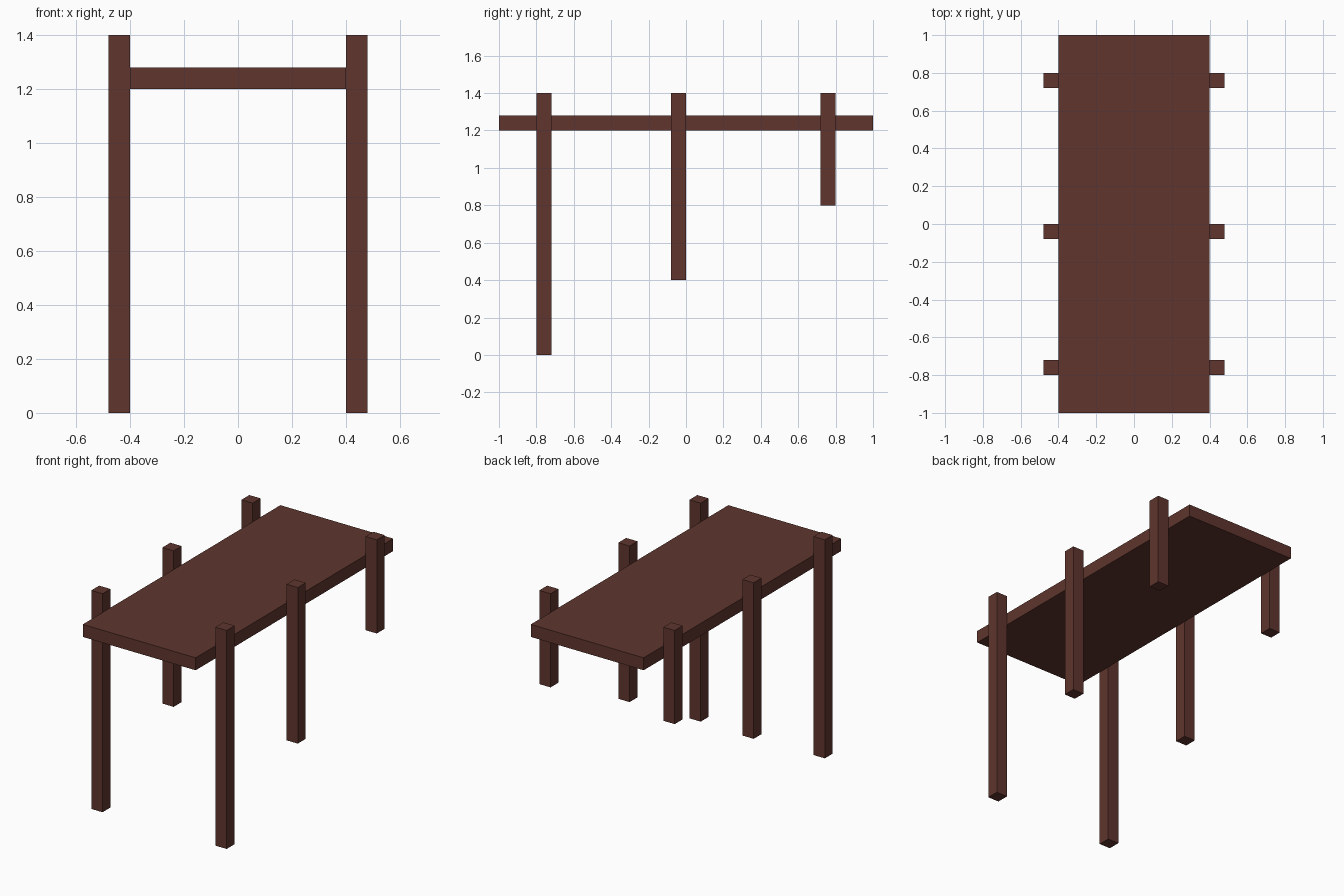
import bpy
import bmesh
from mathutils import Vector

if "Cube" in bpy.data.objects:
    bpy.data.objects.remove(bpy.data.objects["Cube"])

wood = bpy.data.materials.new("dark brown wood")
wood.diffuse_color = (0.115, 0.036, 0.027, 1.0)
wood.use_nodes = True
wood.node_tree.nodes["Principled BSDF"].inputs["Base Color"].default_value = wood.diffuse_color


def box(name, low, high):
    """Axis-aligned box between two corners."""
    low, high = Vector(low), Vector(high)
    bm = bmesh.new()
    bmesh.ops.create_cube(bm, size=1.0)
    bmesh.ops.scale(bm, vec=high - low, verts=bm.verts)
    bmesh.ops.translate(bm, vec=(low + high) / 2, verts=bm.verts)
    mesh = bpy.data.meshes.new(name)
    bm.to_mesh(mesh)
    bm.free()
    mesh.materials.append(wood)
    obj = bpy.data.objects.new(name, mesh)
    bpy.context.collection.objects.link(obj)
    return obj


# Deck slab
box("deck", (-0.4, -1.0, 1.2), (0.4, 1.0, 1.28))

# Posts along both sides, shorter towards the back: name, start y, foot z
T = 0.08
for name, y, foot in (("front", -0.8, 0.0), ("middle", -T, 0.4), ("back", 0.72, 0.8)):
    for side, x in (("left", -0.4 - T), ("right", 0.4)):
        box(f"{name}_{side}_post", (x, y, foot), (x + T, y + T, 1.4))
